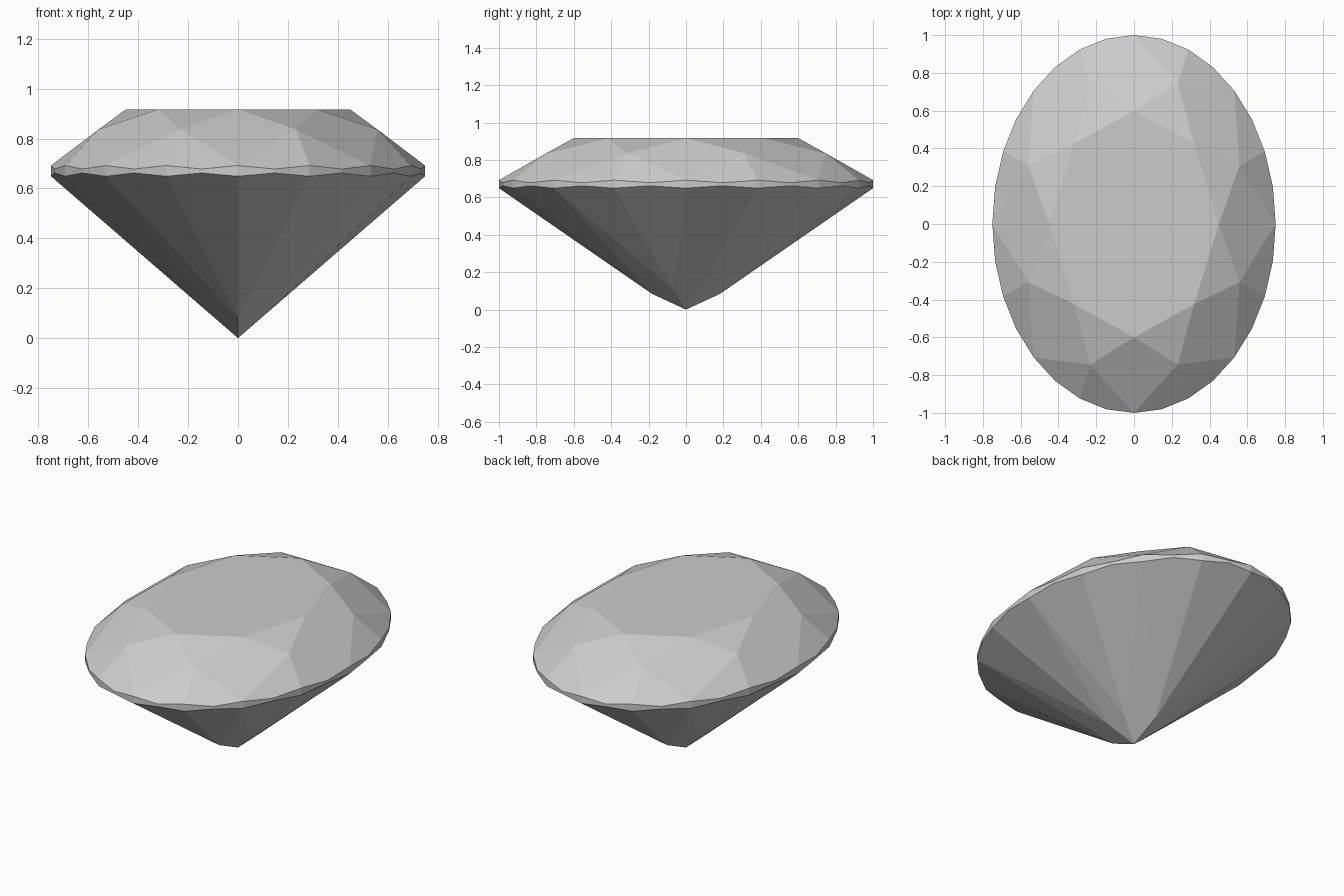
import bpy, bmesh, math

if "Cube" in bpy.data.objects:
    bpy.data.objects.remove(bpy.data.objects["Cube"])

N = 32                      # girdle sides
bm = bmesh.new()


def pt(step, scale, z):
    """Point on the oval; step counts 32nds of a turn."""
    a = math.tau * step / N
    return bm.verts.new((0.75 * scale * math.cos(a), scale * math.sin(a), z))


# Rings: scalloped girdle, star points and table corners
top = [pt(i, 1, 0.678 if i % 2 else 0.692) for i in range(N)]
low = [pt(i, 1, 0.662 if i % 2 else 0.649) for i in range(N)]
star = [pt(4 * i + 2, 0.806, 0.837) for i in range(8)]
table = [pt(4 * i, 0.6, 0.917) for i in range(8)]

# Girdle band
for i in range(N):
    j = (i + 1) % N
    bm.faces.new((low[i], low[j], top[j], top[i]))

# Crown: table, kites, star facets and upper girdle facets
bm.faces.new(table)
for i in range(8):
    g = 4 * i
    bm.faces.new((table[i], star[i - 1], top[g], star[i]))
    bm.faces.new((table[i], star[i], table[(i + 1) % 8]))
    for s in (g, g + 2):
        bm.faces.new((star[i], top[s], top[s + 1], top[(s + 2) % N]))

# Pavilion: six main kites meeting at the culet, short keel along y
culet = pt(0, 0, 0)
s = 0.18
zk = 0.649 * s * math.cos(math.pi / 8)
keys = [pt(a, s, 0.083 if a in (8, 24) else zk) for a in (2, 8, 14, 18, 24, 30)]
starts = [0, 4, 12, 16, 20, 28, 32]
for k, key in enumerate(keys):
    bm.faces.new((low[starts[k]], keys[k - 1], culet, key))
    for g in range(starts[k], starts[k + 1], 2):
        bm.faces.new((key, low[(g + 2) % N], low[g + 1], low[g]))

bmesh.ops.recalc_face_normals(bm, faces=bm.faces[:])
mesh = bpy.data.meshes.new("oval_gem")
bm.to_mesh(mesh)
bm.free()
gem = bpy.data.objects.new("oval_gem", mesh)
bpy.context.collection.objects.link(gem)
